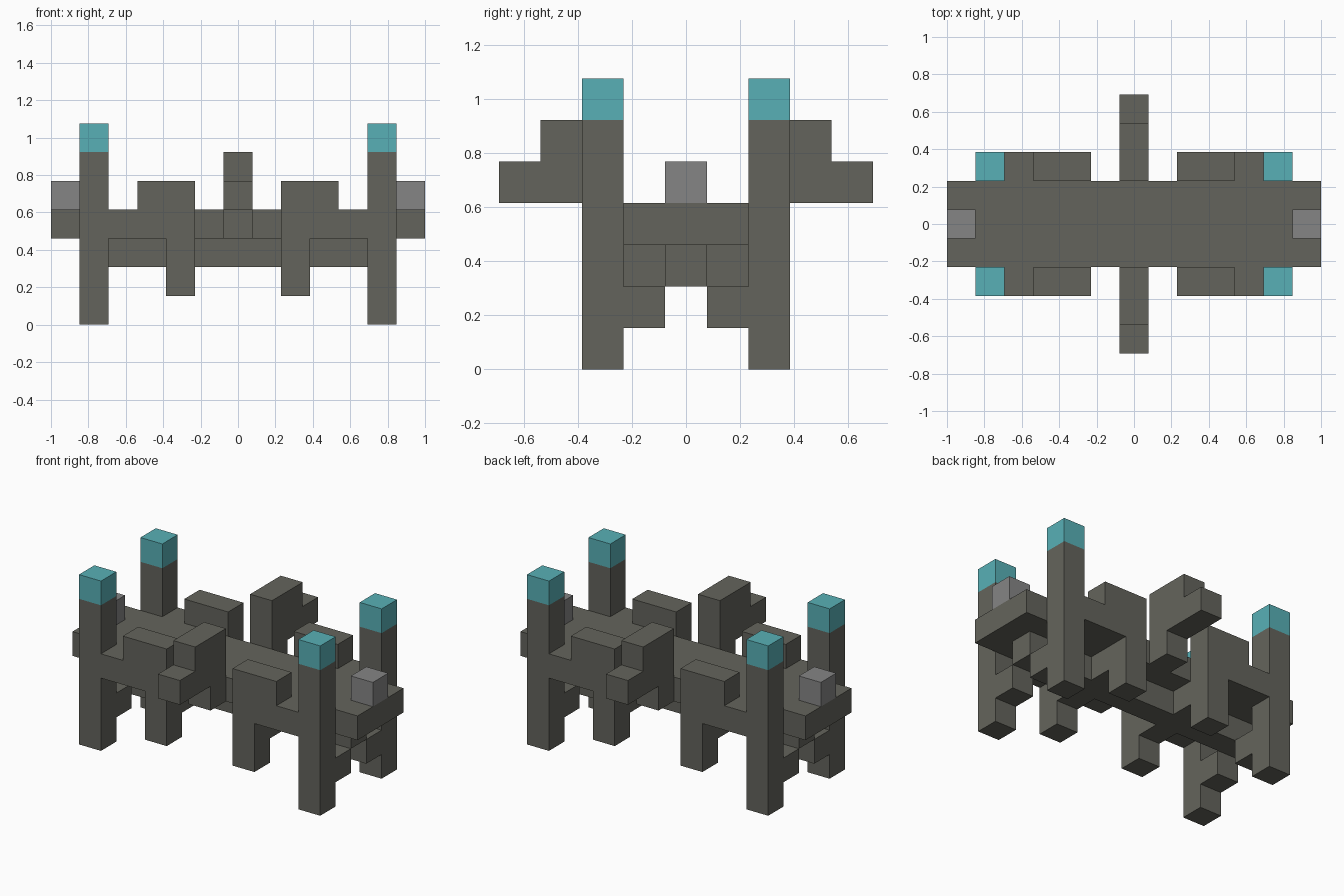
import bpy
import bmesh

cube = bpy.data.objects.get("Cube")
if cube:
    bpy.data.objects.remove(cube, do_unlink=True)

U = 2 / 13  # one block of the modelling grid


def material(name, rgb):
    mat = bpy.data.materials.new(name)
    mat.use_nodes = True
    mat.diffuse_color = (*rgb, 1)
    mat.node_tree.nodes["Principled BSDF"].inputs["Base Color"].default_value = (*rgb, 1)
    return mat


STONE = material("dark olive grey", (0.127, 0.127, 0.107))
TEAL = material("teal", (0.098, 0.434, 0.468))
GREY = material("light grey", (0.235, 0.235, 0.235))


def prism(name, mat, profile, axis, start, end, mirror=(1, 1)):
    """Extrude a flat profile along x or y, in block units; mirror flips x and y."""
    bm = bmesh.new()
    rings = []
    for depth in (start, end):
        ring = []
        for a, z in profile:
            x, y = (depth, a) if axis == "x" else (a, depth)
            ring.append(bm.verts.new((x * mirror[0] * U, y * mirror[1] * U, z * U)))
        rings.append(ring)
        bm.faces.new(ring)
    n = len(profile)
    for i in range(n):
        j = (i + 1) % n
        bm.faces.new((rings[0][i], rings[0][j], rings[1][j], rings[1][i]))
    bmesh.ops.recalc_face_normals(bm, faces=bm.faces)
    mesh = bpy.data.meshes.new(name)
    bm.to_mesh(mesh)
    bm.free()
    mesh.materials.append(mat)
    bpy.context.collection.objects.link(bpy.data.objects.new(name, mesh))


def block(name, mat, x, y, z, mirror=(1, 1)):
    """Box from (low, high) ranges in block units."""
    profile = [(x[0], z[0]), (x[1], z[0]), (x[1], z[1]), (x[0], z[1])]
    prism(name, mat, profile, "y", y[0], y[1], mirror)


# Deck and the keel beneath it
block("deck", STONE, (-6.5, 6.5), (-1.5, 1.5), (3, 4))
block("keel", STONE, (-5.5, 5.5), (-0.5, 0.5), (2, 3))

# Corner post, rail, raised block and short leg share one outline
FRAME = [(1.5, 1), (2.5, 1), (2.5, 3), (4.5, 3), (4.5, 0), (5.5, 0),
         (5.5, 6), (4.5, 6), (4.5, 4), (3.5, 4), (3.5, 5), (1.5, 5)]
# Stepped arm reaching out from the middle of each long side
ARM = [(1.5, 3), (2.5, 3), (2.5, 4), (4.5, 4), (4.5, 5), (3.5, 5), (3.5, 6), (1.5, 6)]

for sy, depth in ((-1, "front"), (1, "back")):
    prism(f"{depth}_arm", STONE, ARM, "x", -0.5, 0.5, (1, sy))
    for sx, side in ((1, "left"), (-1, "right")):
        corner, m = f"{depth}_{side}", (sx, sy)
        prism(f"{corner}_leg_frame", STONE, FRAME, "y", 1.5, 2.5, m)
        block(f"{corner}_post_cap", TEAL, (4.5, 5.5), (1.5, 2.5), (6, 7), m)
        block(f"{corner}_leg_brace", STONE, (1.5, 2.5), (0.5, 1.5), (2, 3), m)
        block(f"{corner}_post_spur", STONE, (4.5, 5.5), (0.5, 1.5), (1, 2), m)

# Pale cube on each end of the deck
for sx, side in ((1, "left"), (-1, "right")):
    block(f"{side}_end_cube", GREY, (5.5, 6.5), (-0.5, 0.5), (4, 5), (sx, 1))
